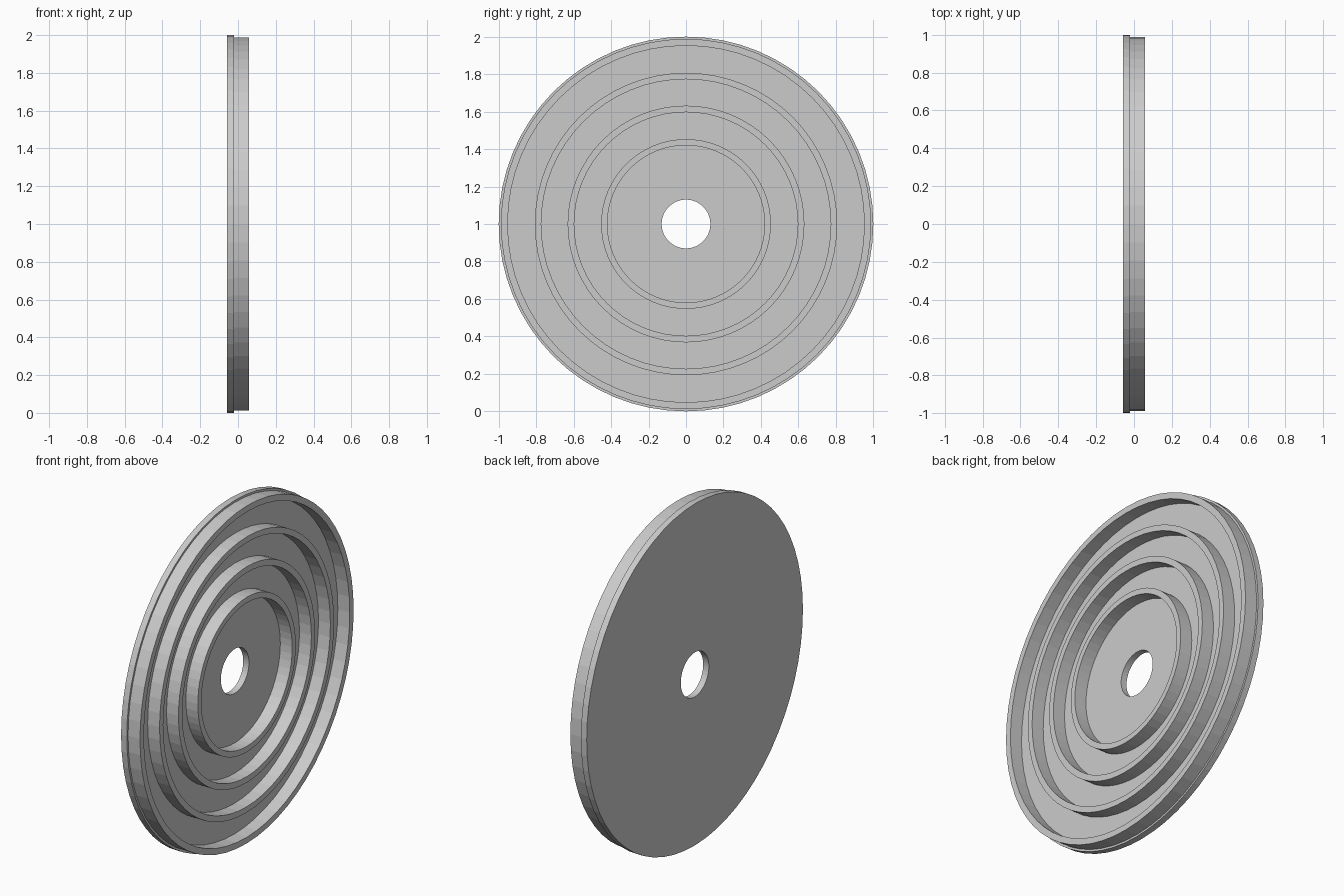
import bpy, bmesh
from math import cos, sin, tau

if "Cube" in bpy.data.objects:
    bpy.data.objects.remove(bpy.data.objects["Cube"])

SIDES = 64
BACK, FLOOR, TOP = -0.057, -0.02, 0.057   # x levels: back face, plate front, ridge tops
HOLE, RADIUS = 0.13, 1.0
RIDGES = [(0.42, 0.453), (0.597, 0.632), (0.773, 0.807), (0.952, 0.988)]

# Cross-section (x, radius): plate with concentric raised ridges
profile = [(BACK, HOLE), (FLOOR, HOLE)]
for inner, outer in RIDGES:
    profile += [(FLOOR, inner), (TOP, inner), (TOP, outer), (FLOOR, outer)]
profile += [(FLOOR, RADIUS), (BACK, RADIUS)]

# Revolve the closed section around the x axis
bm = bmesh.new()
rings = []
for i in range(SIDES):
    a = tau * i / SIDES
    rings.append([bm.verts.new((x, r * sin(a), 1 + r * cos(a))) for x, r in profile])
n = len(profile)
for i in range(SIDES):
    here, nxt = rings[i], rings[(i + 1) % SIDES]
    for j in range(n):
        k = (j + 1) % n
        bm.faces.new((here[j], here[k], nxt[k], nxt[j]))
bmesh.ops.recalc_face_normals(bm, faces=bm.faces)

mesh = bpy.data.meshes.new("ridged_disc")
bm.to_mesh(mesh)
bm.free()
bpy.context.collection.objects.link(bpy.data.objects.new("ridged_disc", mesh))
